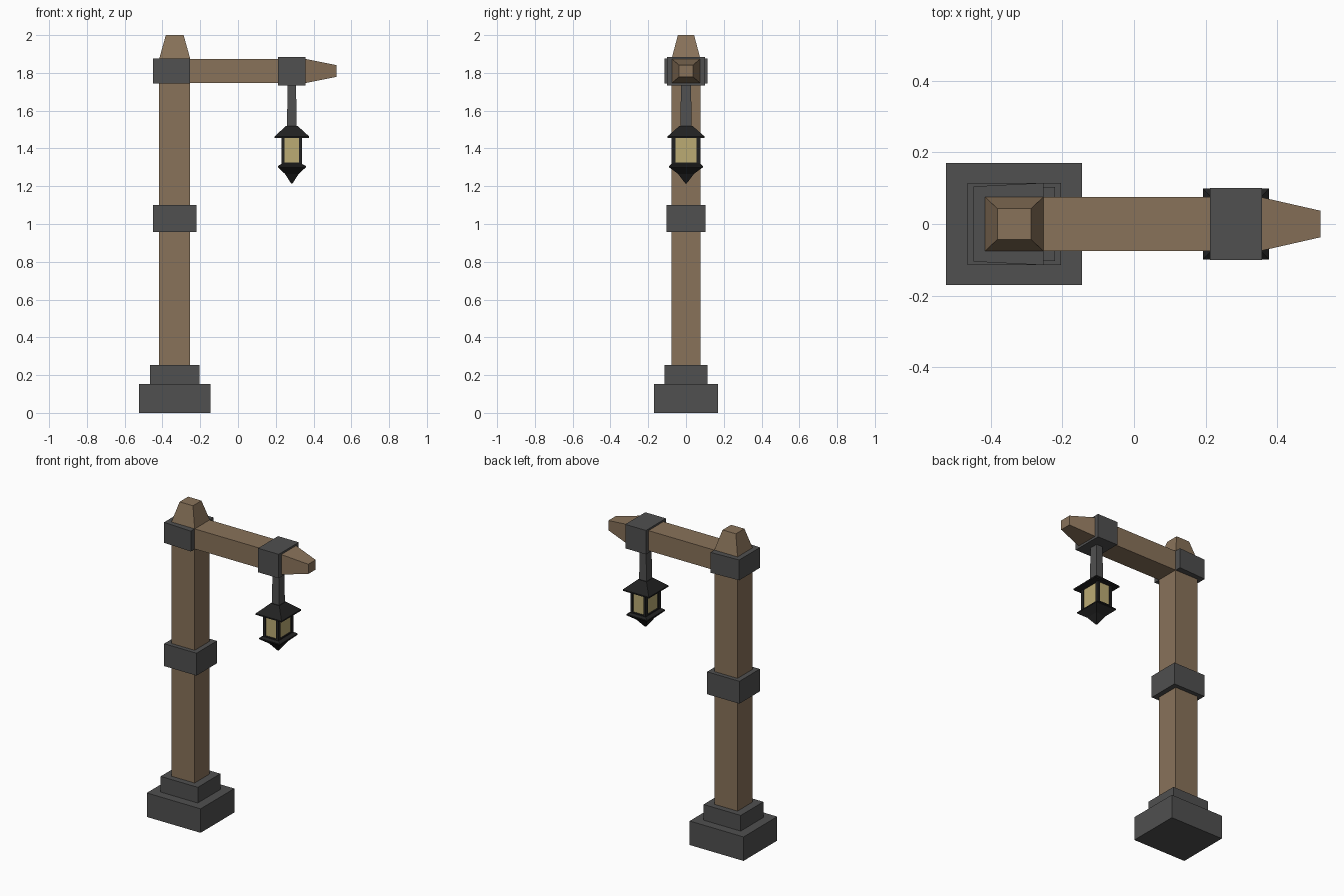
import bpy, bmesh

cube = bpy.data.objects.get("Cube")
if cube:
    bpy.data.objects.remove(cube, do_unlink=True)


def material(name, rgb):
    m = bpy.data.materials.new(name)
    m.use_nodes = True
    m.diffuse_color = (*rgb, 1)
    m.node_tree.nodes["Principled BSDF"].inputs["Base Color"].default_value = (*rgb, 1)
    return m


WOOD = material("brown wood", (0.25, 0.17, 0.102))
STONE = material("grey stone", (0.08, 0.08, 0.08))
IRON = material("black iron", (0.016, 0.016, 0.016))
GLASS = material("yellow glass", (0.50, 0.41, 0.175))

POST_X, BEAM_Z, LAMP_X = -0.335, 1.81, 0.285


def loft(name, mat, sections, x=0, y=0, z=0, along_x=False):
    """Join rectangular sections (position, half width, half depth) along z or x."""
    bm = bmesh.new()
    rings = []
    for t, a, b in sections:
        ring = []
        for u, v in ((-a, -b), (a, -b), (a, b), (-a, b)):
            co = (t, y + u, z + v) if along_x else (x + u, y + v, t)
            ring.append(bm.verts.new(co))
        rings.append(ring)
    for lo, hi in zip(rings, rings[1:]):
        for i in range(4):
            j = (i + 1) % 4
            bm.faces.new((lo[i], lo[j], hi[j], hi[i]))
    bm.faces.new(rings[0])
    bm.faces.new(rings[-1])
    bmesh.ops.recalc_face_normals(bm, faces=bm.faces)
    me = bpy.data.meshes.new(name)
    bm.to_mesh(me)
    bm.free()
    me.materials.append(mat)
    ob = bpy.data.objects.new(name, me)
    bpy.context.collection.objects.link(ob)
    return ob


def block(name, mat, x, z0, z1, hx, hy, y=0):
    return loft(name, mat, [(z0, hx, hy), (z1, hx, hy)], x=x, y=y)


# Stepped foot
block("base_block", STONE, POST_X, 0, 0.153, 0.19, 0.17)
block("base_step", STONE, POST_X, 0.153, 0.253, 0.131, 0.114)

# Post with tapered top, and its bands
loft("post", WOOD, [(0.253, 0.082, 0.076), (1.875, 0.082, 0.076), (2, 0.047, 0.043)], x=POST_X)
block("middle_band", STONE, POST_X, 0.957, 1.10, 0.114, 0.103)
loft("top_band", STONE, [(-0.449, 0.105, 0.065), (-0.253, 0.115, 0.065)],
     z=BEAM_Z, along_x=True)

# Beam with tapered end, and the collar that carries the lantern
loft("beam", WOOD, [(-0.255, 0.075, 0.064), (0.355, 0.075, 0.064), (0.522, 0.037, 0.031)],
     z=BEAM_Z, along_x=True)
block("beam_collar", STONE, LAMP_X, 1.732, 1.885, 0.073, 0.101)
loft("hanger_rod", STONE, [(1.51, 0.026, 0.029), (1.74, 0.022, 0.027)], x=LAMP_X)

# Lantern
loft("lantern_roof", IRON, [(1.455, 0.092, 0.099), (1.463, 0.092, 0.099), (1.52, 0.03, 0.034)],
     x=LAMP_X)
block("lantern_glass", GLASS, LAMP_X, 1.315, 1.458, 0.047, 0.070)
for sx, side in ((-1, "right"), (1, "left")):
    for sy, end in ((-1, "front"), (1, "back")):
        block(f"lantern_bar_{end}_{side}", IRON, LAMP_X + sx * 0.046, 1.31, 1.458,
              0.008, 0.011, y=sy * 0.066)
block("lantern_lower_rail", IRON, LAMP_X, 1.31, 1.325, 0.054, 0.077)
loft("lantern_bottom", IRON,
     [(1.215, 0.004, 0.004), (1.265, 0.036, 0.042), (1.30, 0.074, 0.089),
      (1.307, 0.074, 0.089), (1.318, 0.054, 0.077)], x=LAMP_X)
